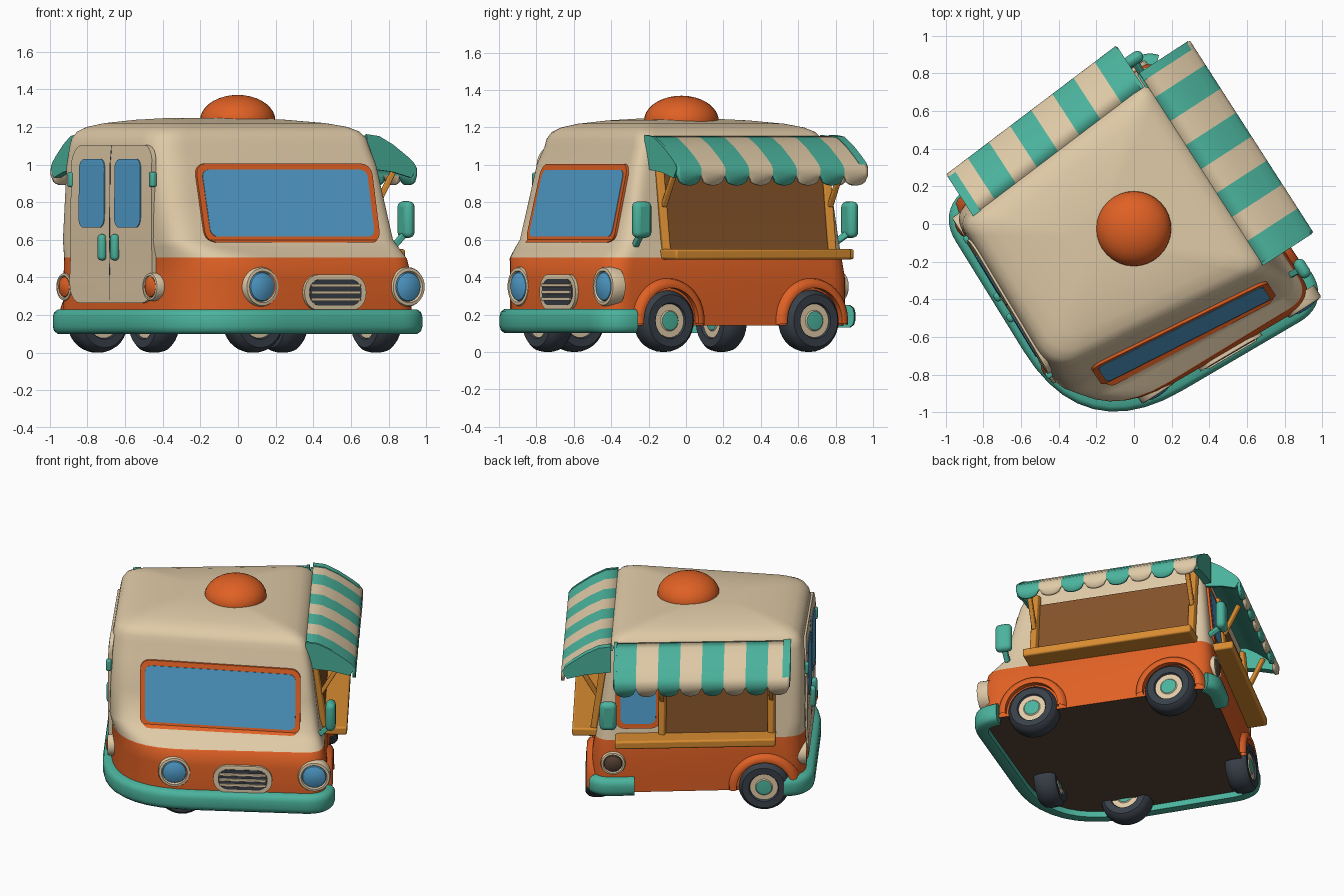
import bpy, bmesh, math
from mathutils import Vector

if "Cube" in bpy.data.objects:
    bpy.data.objects.remove(bpy.data.objects["Cube"])

ANGLE = math.radians(33)   # the van stands turned about z; parts are built in its own frame

def mat(name, r, g, b):
    m = bpy.data.materials.new(name)
    m.diffuse_color = (r, g, b, 1)
    m.use_nodes = True
    m.node_tree.nodes["Principled BSDF"].inputs["Base Color"].default_value = m.diffuse_color
    return m

ORANGE = mat("orange", 0.74, 0.118, 0.018)
CREAM = mat("cream", 0.74, 0.59, 0.385)
TEAL = mat("teal", 0.07, 0.45, 0.335)
BLUE = mat("glass blue", 0.085, 0.35, 0.62)
TYRE = mat("tyre grey", 0.04, 0.05, 0.065)
WOOD = mat("light wood", 0.68, 0.26, 0.03)
BROWN = mat("brown boards", 0.23, 0.085, 0.022)
DARK = mat("dark underside", 0.10, 0.058, 0.038)

# body levels: z, corners (front left, front right, back right, back left), corner radii
LEVELS = [
    (0.14, (-.815, -.80), (.595, -.865), (.58, .695), (-.785, .575), .55, .14),
    (0.40, (-.815, -.80), (.595, -.865), (.58, .695), (-.785, .575), .55, .14),
    (0.50, (-.815, -.80), (.58, -.835), (.565, .68), (-.78, .57), .53, .13),
    (0.60, (-.815, -.59), (.545, -.735), (.545, .66), (-.78, .565), .17, .10),
    (1.00, (-.81, -.485), (.495, -.64), (.495, .62), (-.775, .53), .17, .09),
    (1.10, (-.80, -.44), (.475, -.60), (.48, .605), (-.765, .515), .17, .09)]

def level(z):
    z = min(max(z, LEVELS[0][0]), LEVELS[-1][0])
    for A, B in zip(LEVELS, LEVELS[1:]):
        if z <= B[0]:
            t = (z - A[0]) / (B[0] - A[0])
            return ([Vector(a).lerp(Vector(b), t) for a, b in zip(A[1:5], B[1:5])],
                    A[5] + (B[5] - A[5]) * t, A[6] + (B[6] - A[6]) * t)

def section(z, n=10):
    """Rounded outline of the body at height z: four corner arcs."""
    c, rf, ro = level(z)
    arcs = []
    for i, p in enumerate(c):
        r = rf if i == 0 else ro
        a = p + (c[i - 1] - p).normalized() * r
        b = p + (c[(i + 1) % 4] - p).normalized() * r
        arcs.append([a * (1 - t) ** 2 + p * 2 * t * (1 - t) + b * t * t
                     for t in [k / n for k in range(n + 1)]])
    return arcs

FACES = {"front": (0, 1, 0, (0, -1)), "right": (1, 2, 1, (1, 0)),
         "back": (2, 3, 0, (0, 1)), "door": (3, 0, 1, (-1, 0))}

def W(face, a, out, z, zr=None):
    """Point on a body side: a runs along it, out is the distance from it."""
    i, j, k, n = FACES[face]
    c = level(z if zr is None else zr)[0]
    p = c[i].lerp(c[j], (a - c[i][k]) / (c[j][k] - c[i][k])) + Vector(n) * out
    return Vector((p.x, p.y, z))

def normal(face):
    return Vector((*FACES[face][3], 0))

def finish(name, bm, mats, bevel=0, angle=35):
    bmesh.ops.recalc_face_normals(bm, faces=bm.faces)
    me = bpy.data.meshes.new(name)
    bm.to_mesh(me)
    bm.free()
    for m in mats:
        me.materials.append(m)
    ob = bpy.data.objects.new(name, me)
    bpy.context.collection.objects.link(ob)
    ob.rotation_euler.z = ANGLE
    if bevel:
        b = ob.modifiers.new("bevel", 'BEVEL')
        b.width, b.segments, b.limit_method = bevel, 3, 'ANGLE'
    bpy.ops.object.select_all(action='DESELECT')
    ob.select_set(True)
    bpy.context.view_layer.objects.active = ob
    bpy.ops.object.shade_smooth_by_angle(angle=math.radians(angle))
    return ob

def skin(bm, rings, closed=True, index=lambda i, j: 0):
    vs = [[bm.verts.new(p) for p in r] for r in rings]
    for i in range(len(vs) - 1):
        n = len(vs[i])
        for j in range(n if closed else n - 1):
            f = bm.faces.new((vs[i][j], vs[i][(j + 1) % n], vs[i + 1][(j + 1) % n], vs[i + 1][j]))
            f.material_index = index(i, j)
    return vs

def plate(name, face, a0, a1, z0, z1, r, d, m):
    """Rounded plate that follows the body side."""
    bm = bmesh.new()
    pts = []
    for cx, cz, s in ((a1 - r, z1 - r, 0), (a0 + r, z1 - r, 90), (a0 + r, z0 + r, 180), (a1 - r, z0 + r, 270)):
        for k in range(7):
            t = math.radians(s + 15 * k)
            pts.append((cx + r * math.cos(t), -0.015, cz + r * math.sin(t)))
    bm.faces.new([bm.verts.new(p) for p in pts])
    for L in LEVELS:
        bmesh.ops.bisect_plane(bm, geom=bm.verts[:] + bm.edges[:] + bm.faces[:],
                               plane_co=(0, 0, L[0]), plane_no=(0, 0, 1))
    ext = bmesh.ops.extrude_face_region(bm, geom=bm.faces[:])["geom"]
    for v in ext:
        if isinstance(v, bmesh.types.BMVert):
            v.co.y = d
    for v in bm.verts:
        v.co = W(face, v.co.x, v.co.y, v.co.z)
    return finish(name, bm, [m])

def lathe(name, centre, axis, profile, mats, idx, n=32):
    """Turned part; profile is (radius, height along axis)."""
    q = Vector((0, 0, 1)).rotation_difference(Vector(axis))
    bm = bmesh.new()
    rings = [[Vector(centre) + q @ Vector((r * math.cos(2 * math.pi * k / n), r * math.sin(2 * math.pi * k / n), h))
              for k in range(n)] for r, h in profile]
    skin(bm, rings, True, lambda i, j: idx[i])
    bmesh.ops.remove_doubles(bm, verts=bm.verts, dist=1e-5)
    return finish(name, bm, mats)

def block(name, corners, m, bevel=0.01):
    bm = bmesh.new()
    vs = skin(bm, [corners[:4], corners[4:]])
    bm.faces.new(vs[0])
    bm.faces.new(vs[1])
    return finish(name, bm, [m], bevel)

def box(name, face, a0, a1, o0, o1, z0, z1, m, bevel=0.01):
    zr = (z0 + z1) / 2
    return block(name, [W(face, a, o, z, zr) for z in (z0, z1)
                        for a, o in ((a0, o0), (a1, o0), (a1, o1), (a0, o1))], m, bevel)

def beam(name, p, q, w, m):
    d = (q - p).normalized()
    s = d.cross(Vector((0.3, 0.9, 0.1))).normalized() * w
    t = d.cross(s).normalized() * w
    block(name, [e + o for e in (p, q) for o in (s + t, s - t, -s - t, t - s)], m, w * 0.4)

# body shell with domed roof
bm = bmesh.new()
rings = [[Vector((p.x, p.y, z)) for arc in section(z) for p in arc] for z in (.14, .25, .40, .4999, .505, .53, .56, .60, .8, 1.0, 1.1)]
mid = Vector((-0.20, 0.04, 0))
for z, s in ((1.14, .985), (1.175, .945), (1.2, .87), (1.22, .74), (1.238, .5), (1.248, .25)):
    rings.append([Vector((mid.x + (p.x - mid.x) * s, mid.y + (p.y - mid.y) * s, z)) for p in rings[10]])
vs = skin(bm, rings, True, lambda i, j: 0 if i < 4 else 1)
bm.faces.new(vs[-1]).material_index = 1
bm.faces.new(vs[0]).material_index = 2
finish("body", bm, [ORANGE, CREAM, DARK], 0, 50)

# roof dome
lathe("roof_dome", (-0.015, -0.02, 1.235), (0, 0, 1),
      [(0.2 * math.cos(math.radians(a)), 0.135 * math.sin(math.radians(a))) for a in range(-10, 91, 10)], [ORANGE], [0] * 10)

# bumpers
def bumper(name, path, z0, z1):
    prof = [(-.03, z0), (.03, z0), (.05, z0 + .015), (.057, z0 + .04), (.057, z1 - .04), (.05, z1 - .015), (.03, z1), (-.03, z1)]
    bm, rings = bmesh.new(), []
    for i, p in enumerate(path):
        t = (path[min(i + 1, len(path) - 1)] - path[max(i - 1, 0)]).normalized()
        rings.append([(p.x + t.y * o, p.y - t.x * o, z) for o, z in prof])
    vs = skin(bm, rings)
    bm.faces.new(vs[0])
    bm.faces.new(vs[-1])
    finish(name, bm, [TEAL], 0, 50)

arcs = section(0.2)
bumper("main_bumper", arcs[3] + arcs[0] + arcs[1], 0.10, 0.23)
bumper("rear_bumper", arcs[2][4:] + [W("back", 0.31, 0, 0.2).xy], 0.13, 0.25)

# wheels and arches
half = [(0, .068), (.05, .064), (.056, .058), (.09, .058), (.096, .07), (.14, .072), (.16, .05), (.167, .02)]
prof = half + [(r, -h) for r, h in reversed(half)]
hub = [0, 1, 1, 2, 2, 2, 2]
for i, (u, v, ax) in enumerate(((.55, -.50, (1, 0, 0)), (.555, .42, (1, 0, 0)), (-.70, -.258, (1, 0, 0)),
                                (-.523, .565, (0, 1, 0)), (-.336, -.664, (0, 1, 0)))):
    lathe(f"wheel_{i + 1}", (u, v, .167), ax, prof, [TEAL, CREAM, TYRE], hub + [2] + hub[::-1])
for i, (face, a) in enumerate((("right", -.50), ("right", .42), ("back", -.523))):
    bm = bmesh.new()
    rings = [[W(face, a + r * math.cos(t), o, .167 + r * math.sin(t), .25)
              for r, o in ((.175, -.03), (.175, .035), (.195, .04), (.22, .025), (.235, -.03))]
             for t in [math.radians(-5 + 190 * k / 24) for k in range(25)]]
    skin(bm, rings)
    finish(f"wheel_arch_{i + 1}", bm, [ORANGE], 0, 50)

# framed windows
for name, face, a0, a1 in (("windshield", "front", -.61, .425), ("back_window", "back", .14, .43)):
    plate(name + "_frame", face, a0, a1, .585, 1.005, .06, .015, ORANGE)
    plate(name + "_glass", face, a0 + .032, a1 - .032, .617, .973, .04, .018, BLUE)

# lamps
def lamp(name, face, a, r, m, o=0.0):
    lathe(name, W(face, a, o, .35), normal(face),
          [(r, -.06), (r, .005), (r * .95, .016), (r * .8, .018), (r * .74, .006), (r * .7, .014), (r * .4, .026), (0, .03)],
          [CREAM, m], [0, 0, 0, 0, 1, 1, 1])
lamp("headlight_left", "front", -.38, .105, BLUE, -.01)
lamp("headlight_right", "front", .52, .105, BLUE, -.01)
lamp("back_lamp", "back", .445, .08, DARK)
lamp("tail_lamp_left", "door", .48, .075, ORANGE, -.01)
lamp("tail_lamp_right", "door", -.405, .075, ORANGE, .0)

# grille
plate("grille_rim", "front", -.13, .25, .225, .415, .09, .018, CREAM)
plate("grille_hole", "front", -.10, .22, .25, .39, .065, .021, TYRE)
for k in range(3):
    box(f"grille_bar_{k + 1}", "front", -.09, .21, .01, .03, .274 + .037 * k, .292 + .037 * k, CREAM, .004)

# double door
plate("double_door", "door", -.42, .41, .265, 1.105, .1, .012, CREAM)
plate("door_seam", "door", .006, .012, .28, 1.1, .003, .013, TYRE)
for s, a0, a1 in (("left", .06, .32), ("right", -.31, -.045)):
    plate(f"door_window_{s}", "door", a0, a1, .665, 1.03, .05, .017, BLUE)
for s, a in (("left", .07), ("right", -.06)):
    box(f"door_handle_{s}", "door", a - .025, a + .025, .0, .045, .49, .63, TEAL, .02)
for s, a in (("left", .415), ("right", -.425)):
    box(f"door_hinge_{s}", "door", a - .02, a + .02, -.01, .025, .88, .96, TEAL, .012)

# serving hatches: boards, counter, posts, struts and striped awning
def hatch(side, a0, a1, w0, w1, reach, shelf):
    plate(f"{side}_boards", side, w0, w1, .54, .98, .004, .009, BROWN)
    box(f"{side}_counter", side, a0, a1, -.02, shelf, .495, .55, WOOD, .012)
    for e, a in (("a", w0), ("b", w1)):
        beam(f"{side}_post_{e}", W(side, a, .012, .54), W(side, a, .012, 1.05), .022, WOOD)
        beam(f"{side}_strut_{e}", W(side, a, .03, .78), W(side, a, reach * .6, .98, 1.0), .014, WOOD)

def awning(side, a0, a1, reach, flip, trim):
    prof = [(-.02, 1.145), (reach * .2, 1.135), (reach * .5, 1.09), (reach * .8, 1.03), (reach * .95, .995), (reach, .975), (reach, .955)]
    bm, cols, n, per = bmesh.new(), [], 8, 8
    for k in range(n * per + 1):
        a = a0 + (a1 - a0) * k / (n * per)
        x = 2 * (k % per) / per - 1
        drop = .055 * math.sqrt(max(0, 1 - x * x))
        cols.append([W(side, a, o, z, 1.1) for o, z in prof] + [W(side, a, reach, .945 - drop, 1.1)])
    skin(bm, cols, False, lambda i, j: (i // per + flip) % 2)
    ob = finish(f"{side}_awning", bm, [TEAL, CREAM], 0, 50)
    sol = ob.modifiers.new("thickness", 'SOLIDIFY')
    sol.thickness, sol.offset = .02, 0
    # teal lining and closed ends
    bm = bmesh.new()
    skin(bm, [[W(side, a, o - .014, z - .014, 1.1) for o, z in prof] for a in (a0, a1)], False)
    finish(f"{side}_awning_lining", bm, [TEAL], 0, 50)
    for e, a, d in (("a", a0, trim[0]), ("b", a1, -trim[1])):
        bm = bmesh.new()
        rim = [(o, z + .016) for o, z in prof] + [(reach * .9, .93), (reach * .5, .96), (-.02, .98)]
        vs = skin(bm, [[W(side, b, o, z, 1.1) for o, z in rim] for b in (a - math.copysign(.004, d), a + d)])
        bm.faces.new(vs[0])
        bm.faces.new(vs[1])
        finish(f"{side}_awning_end_{e}", bm, [TEAL])

hatch("right", -.53, .595, -.50, .56, .29, .15)
hatch("back", -.60, .43, -.57, .13, .25, .13)
awning("right", -.555, .655, .29, 0, (.014, .045))
awning("back", -.69, .435, .235, 1, (.045, .014))

# mirrors
for s, u, v, p in (("front", .62, -.685, (.55, -.68, .57)), ("back", .475, .735, (.47, .62, .57))):
    w, d = (.032, .055) if s == "front" else (.055, .032)
    block(f"{s}_mirror", [(u + x * w, v + y * d, z) for z in (.61, .805) for x, y in ((-1, -1), (1, -1), (1, 1), (-1, 1))], TEAL, .03)
    beam(f"{s}_mirror_arm", Vector(p), Vector((u, v, .64)), .016, TEAL)
